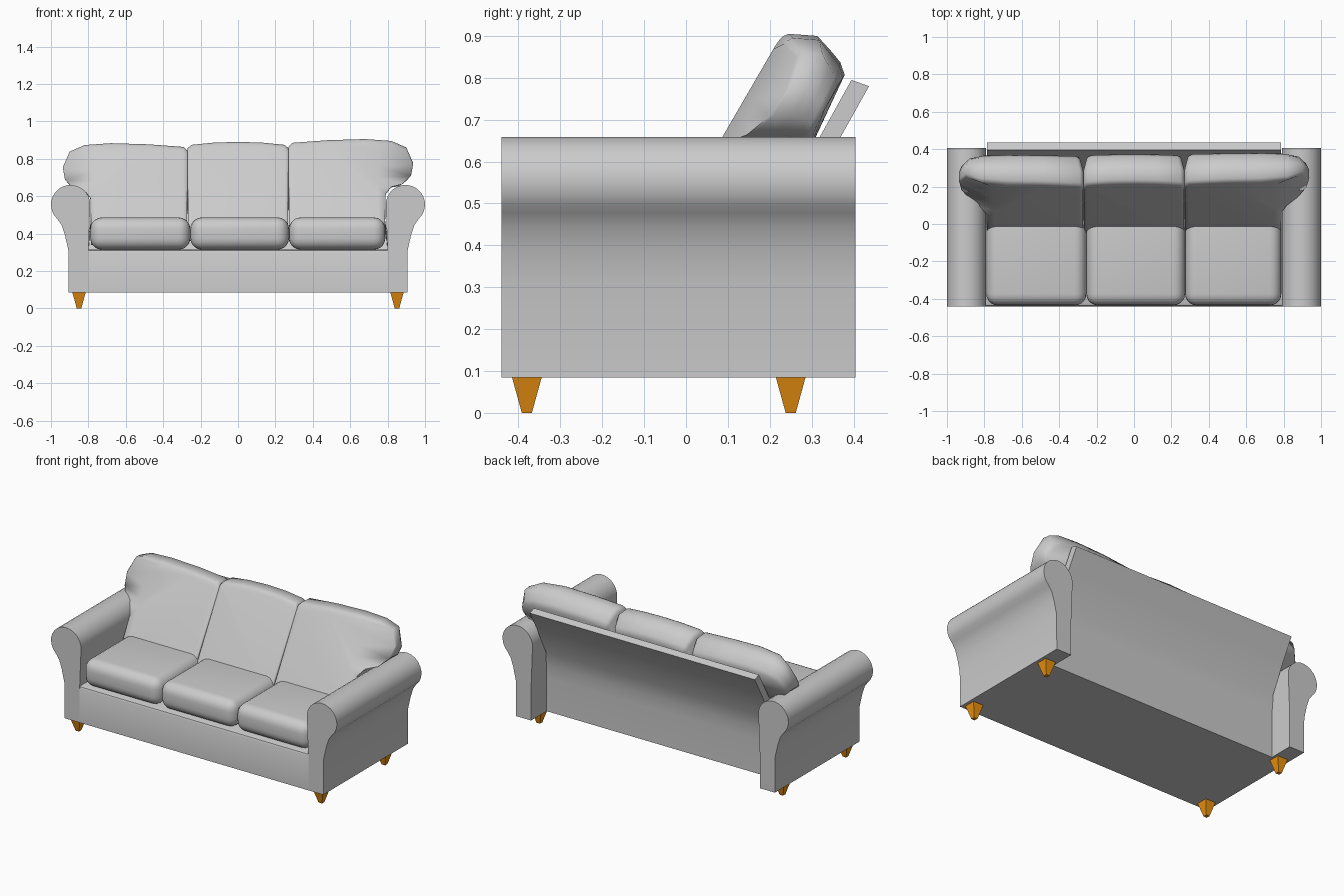
import bpy, bmesh, math

if "Cube" in bpy.data.objects:
    bpy.data.objects.remove(bpy.data.objects["Cube"])


def finish(name, bm, angle=40):
    bmesh.ops.recalc_face_normals(bm, faces=bm.faces)
    me = bpy.data.meshes.new(name)
    bm.to_mesh(me)
    bm.free()
    ob = bpy.data.objects.new(name, me)
    bpy.context.collection.objects.link(ob)
    bpy.ops.object.select_all(action='DESELECT')
    ob.select_set(True)
    bpy.context.view_layer.objects.active = ob
    if angle:
        bpy.ops.object.shade_smooth_by_angle(angle=math.radians(angle))
    return ob


def loft(name, rings, angle=40):
    # skin a list of equal-length closed rings and cap both ends
    bm = bmesh.new()
    vs = [[bm.verts.new(p) for p in r] for r in rings]
    n = len(vs[0])
    for a, b in zip(vs, vs[1:]):
        for i in range(n):
            j = (i + 1) % n
            bm.faces.new((a[i], a[j], b[j], b[i]))
    bm.faces.new(vs[0])
    bm.faces.new(vs[-1])
    return finish(name, bm, angle)


# base and leaning back panel, one side profile (y, z)
frame = [(-.44, .085), (-.44, .298), (-.435, .31), (-.423, .315), (.1, .315), (.2, .45),
         (.32, .66), (.395, .795), (.437, .78), (.37, .66), (.275, .47), (.255, .38),
         (.25, .3), (.25, .085)]
loft("frame", [[(s * (.787 if z > .4 else .8), y, z) for y, z in frame] for s in (-1, 1)])

# rolled arms, front profile (x, z)
arm = [(.8, .085), (.905, .085), (.907, .31), (.925, .39), (.943, .445)]
for i in range(17):
    a = math.radians(-48 + 233 * i / 16)
    arm.append((.895 + .105 * math.cos(a), .555 + .105 * math.sin(a)))
arm += [(.8, .3)]
for s, side in ((-1, "left"), (1, "right")):
    loft(side + "_arm", [[(s * x, y, z) for x, z in arm] for y in (-.44, .405)])

# seat cushions
for i, (x0, x1) in enumerate(((-.79, -.255), (-.255, .273), (.273, .788))):
    bm = bmesh.new()
    bmesh.ops.create_cube(bm, size=1)
    for v in bm.verts:
        v.co = ((x0 + x1) / 2 + v.co.x * (x1 - x0), -.155 + v.co.y * .56, .4 + v.co.z * .172)
    bmesh.ops.bevel(bm, geom=bm.edges[:], offset=.062, segments=5, profile=.5, affect='EDGES')
    finish("seat_cushion_%d" % (i + 1), bm, 60)

# back cushions: front outline (x, z) lofted through the thickness along the lean
LAYERS = [(0, .014), (.003, .006), (.014, 0), (.09, .005), (.145, .042), (.18, .068), (.205, .098)]


def lean(z):
    return .58 * (z - .485) - .012


def back_cushion(name, outline):
    xs, zs = zip(*outline)
    cx, cz = (min(xs) + max(xs)) / 2, (min(zs) + max(zs)) / 2
    w, h = max(xs) - min(xs), max(zs) - min(zs)
    # smaller outline inside the front rim keeps the front flat
    inner = []
    for x, z in outline:
        x, z = cx + (x - cx) * .93, cz + (z - cz) * .9
        x = max(-.75, min(.75, x))
        inner.append((x, lean(z) - .002, z))
    rings = [inner]
    for t, inset in LAYERS:
        sx, sz = 1 - .5 * inset / w, 1 - 2 * inset / h
        ring = []
        for x, z in outline:
            x, z = cx + (x - cx) * sx, cz + (z - cz) * sz
            k = .45 * min(1, max(0, (abs(x) - .79) / .14))   # ears get thinner
            d = t * (1 + .55 * (.8 - max(z, .5)))
            ring.append((x, lean(z) + d + (.19 - d) * k, z))
        rings.append(ring)
    loft(name, rings, 75)


middle = [(-.268, .36), (-.27, .855), (-.25, .874), (-.13, .886), (0, .89),
          (.13, .886), (.25, .874), (.27, .855), (.268, .36)]
outer = [(.272, .36), (.27, .865), (.29, .885), (.48, .899), (.68, .905), (.82, .895),
         (.9, .86), (.937, .775), (.925, .71), (.88, .665), (.82, .65), (.79, .61), (.785, .36)]
back_cushion("back_cushion_middle", middle)
back_cushion("back_cushion_right", outer)
back_cushion("back_cushion_left", [(-x, z - .022) for x, z in outer])

# tapered wooden legs
wood = bpy.data.materials.new("wood")
wood.diffuse_color = (.84, .29, .005, 1)
wood.use_nodes = True
wood.node_tree.nodes["Principled BSDF"].inputs["Base Color"].default_value = wood.diffuse_color
for x in (-.85, .85):
    for y in (-.38, .25):
        rings = [[(x + r * a, y + r * b, z) for a, b in ((-1, -1), (1, -1), (1, 1), (-1, 1))]
                 for r, z in ((.012, 0), (.036, .087))]
        leg = loft(("front" if y < 0 else "back") + "_leg", rings, 0)
        leg.data.materials.append(wood)
